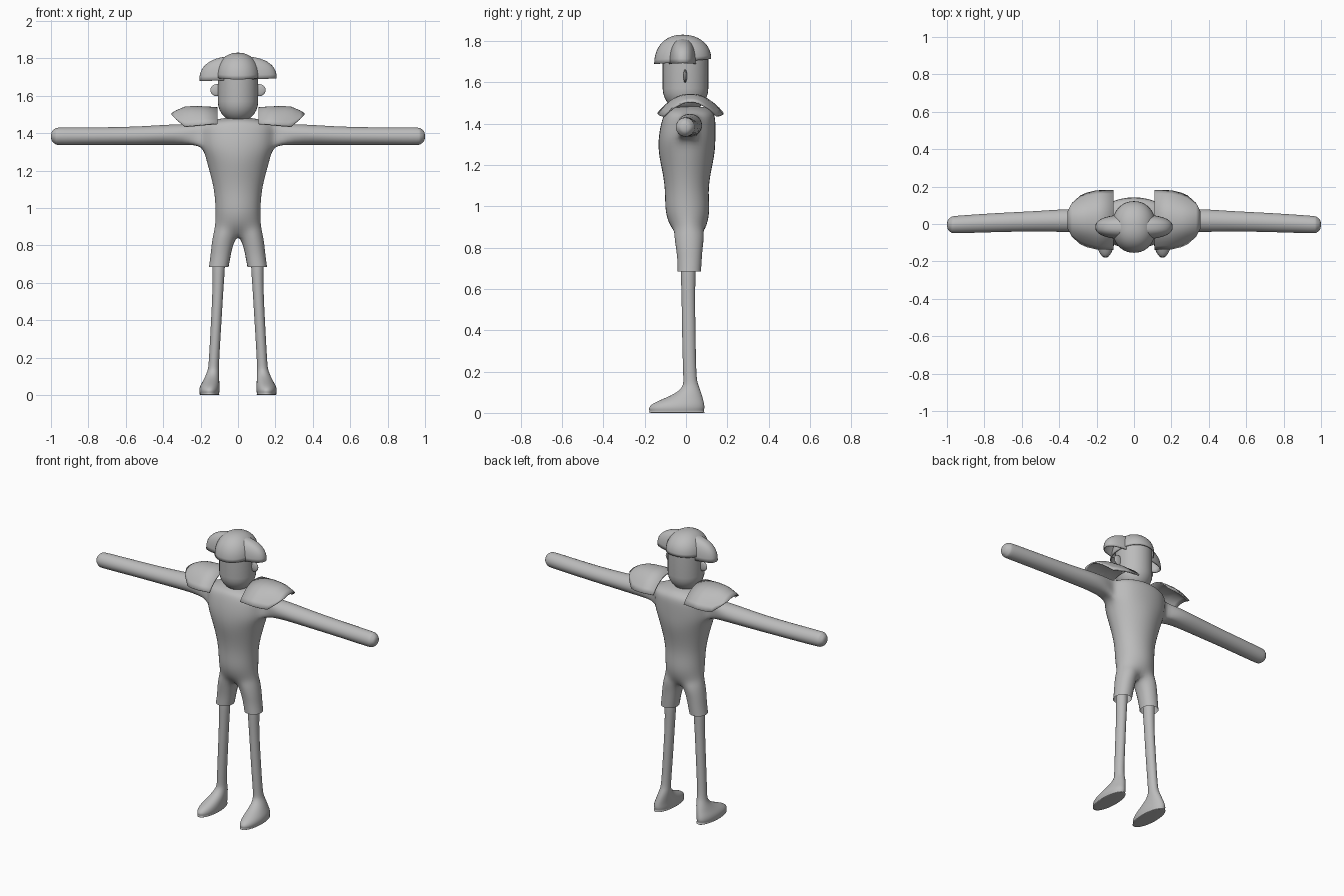
import bpy, bmesh, math

if "Cube" in bpy.data.objects:
    bpy.data.objects.remove(bpy.data.objects["Cube"])

grey = bpy.data.materials.new("plain_grey")
grey.diffuse_color = (0.5, 0.5, 0.5, 1)
grey.use_nodes = True
grey.node_tree.nodes["Principled BSDF"].inputs["Base Color"].default_value = grey.diffuse_color


def finish(name, bm, fit=False, angle=50):
    """Turn a bmesh into a smooth object; fit=True subdivides through the points."""
    bmesh.ops.remove_doubles(bm, verts=bm.verts, dist=1e-5)
    bmesh.ops.delete(bm, geom=[v for v in bm.verts if not v.link_faces], context='VERTS')
    bmesh.ops.recalc_face_normals(bm, faces=bm.faces)
    me = bpy.data.meshes.new(name)
    bm.to_mesh(me)
    bm.free()
    me.materials.append(grey)
    ob = bpy.data.objects.new(name, me)
    bpy.context.collection.objects.link(ob)
    bpy.ops.object.select_all(action='DESELECT')
    bpy.context.view_layer.objects.active = ob
    ob.select_set(True)
    if not fit:
        bpy.ops.object.shade_smooth_by_angle(angle=math.radians(angle))
        return ob
    me.shade_smooth()
    sub = ob.modifiers.new("subdivision", 'SUBSURF')
    sub.levels = sub.render_levels = 2
    goal = [v.co.copy() for v in me.vertices]
    for _ in range(5):
        me.update_tag()
        bpy.context.view_layer.update()
        ev = ob.evaluated_get(bpy.context.evaluated_depsgraph_get())
        now = [v.co.copy() for v in ev.data.vertices[:len(goal)]]
        for v, g, c in zip(me.vertices, goal, now):
            v.co += 0.7 * (g - c)
        me.update()
    return ob


def loft(name, rings, n, fit=False, side=1):
    """Closed stack of ellipses given as (x0, x1, y0, y1, z)."""
    bm = bmesh.new()
    rows = []
    for x0, x1, y0, y1, z in rings:
        rows.append([bm.verts.new((side * ((x0 + x1) / 2 + (x1 - x0) / 2 * math.cos(a)),
                                   (y0 + y1) / 2 + (y1 - y0) / 2 * math.sin(a), z))
                     for a in (math.tau * i / n for i in range(n))])
    for a, b in zip(rows, rows[1:]):
        for i in range(n):
            bm.faces.new((a[i], a[(i + 1) % n], b[(i + 1) % n], b[i]))
    bm.faces.new(rows[0])
    bm.faces.new(rows[-1])
    return finish(name, bm, fit)


# Body: torso, sleeves and shorts as one smooth skin
TORSO = [  # half width, front y, back y, z
    (.06, -.03, .07, 1.482), (.135, -.085, .115, 1.467), (.2, -.107, .137, 1.44),
    (.21, -.122, .142, 1.39), (.2, -.132, .142, 1.325), (.167, -.13, .137, 1.25),
    (.142, -.113, .12, 1.16), (.125, -.102, .11, 1.07), (.12, -.098, .112, .98),
    (.122, -.078, .1, .91)]
SHORTS = [  # inner x, outer x, front y, back y, z
    (.034, .141, -.048, .08, .80), (.047, .147, -.042, .076, .745), (.058, .155, -.04, .072, .685)]
SLEEVE = [  # x, centre y, centre z, radius y, radius z
    (.30, .018, 1.392, .06, .056), (.5, .015, 1.387, .055, .05), (.72, .008, 1.384, .051, .047),
    (.93, -.002, 1.383, .047, .047), (.975, -.004, 1.383, .042, .042), (.993, -.004, 1.383, .028, .028)]
LOOP = [(-.7, .7), (0, 1), (.7, .7), (1, 0), (.7, -.7), (0, -1), (-.7, -.7), (-1, 0)]

bm = bmesh.new()
for s in (1, -1):
    rows = []
    for w, yf, yb, z in TORSO:
        rows.append([bm.verts.new((s * w * math.cos(math.radians(t)),
                                   (yf + yb) / 2 + (yb - yf) / 2 * math.sin(math.radians(t)), z))
                     for t in (-90, -50, -20, 0, 20, 50, 90)])
    # crotch row, lower in the middle
    rows.append([bm.verts.new((s * x, y, z)) for x, y, z in (
        (0, -.03, .853), (.075, -.057, .86), (.12, -.025, .86), (.131, .015, .86),
        (.12, .055, .86), (.075, .087, .86), (0, .06, .85))])
    for x0, x1, yf, yb, z in SHORTS:
        rows.append([bm.verts.new((s * ((x0 + x1) / 2 + (x1 - x0) / 2 * math.cos(math.radians(t)) / (1 if abs(t) < 120 else .8)),
                                   (yf + yb) / 2 + (yb - yf) / 2 * math.sin(math.radians(t)), z))
                     for t in (-143, -90, -42, 0, 42, 90, 143)])
    for r, (a, b) in enumerate(zip(rows, rows[1:])):
        for i in range(7 if r >= len(TORSO) else 6):
            if not (r in (2, 3) and i in (2, 3)):       # armhole
                j = (i + 1) % 7
                bm.faces.new((a[i], a[j], b[j], b[i]))
    t = rows[0]
    for f in ((0, 1, 5, 6), (1, 2, 4, 5), (2, 3, 4)):
        bm.faces.new([t[i] for i in f])
    A, B, C = rows[2:5]
    ring = [A[2], A[3], A[4], B[4], C[4], C[3], C[2], B[2]]
    for x, cy, cz, ry, rz in SLEEVE:
        new = [bm.verts.new((s * x, cy + ry * u, cz + rz * v)) for u, v in LOOP]
        for i in range(8):
            bm.faces.new((ring[i], ring[i - 1], new[i - 1], new[i]))
        ring = new
    tip = bm.verts.new((s * 1.0, -.004, 1.383))
    for i in (0, 2, 4, 6):
        bm.faces.new((tip, ring[i - 1], ring[i], ring[i + 1]))
finish("body", bm, fit=True)

# Head: straight sides with a rounded chin
head = [(-.108, .108, -.113, .108, 1.74), (-.108, .108, -.113, .108, 1.57)]
for k in range(1, 8):
    a = k / 7 * math.radians(85)
    c = math.cos(a)
    head.append((-.108 * c, .108 * c, -.0025 - .1105 * c, -.0025 + .1105 * c, 1.57 - .113 * math.sin(a)))
loft("head", head, 32)


# Hair: thin domes, one over the head and one crossing it sideways
def dome(name, rx, ry, rz, base, power, tilt):
    bm = bmesh.new()
    bmesh.ops.create_uvsphere(bm, u_segments=40, v_segments=24, radius=1)
    bmesh.ops.delete(bm, geom=[v for v in bm.verts if v.co.z < -.01], context='VERTS')
    for v in bm.verts:
        x, y, z = (math.copysign(abs(c) ** power, c) if abs(c) > 1e-6 else 0 for c in v.co)
        v.co = (rx * x, ry * y - .016, base + rz * z + tilt[0] * rx * x * (1 - z) + tilt[1] * ry * y * (1 - z))
    ob = finish(name, bm)
    m = ob.modifiers.new("thickness", 'SOLIDIFY')
    m.thickness, m.offset = .006, -1


dome("hair_cap", .118, .138, .13, 1.70, .93, (0, .09))
dome("hair_side_flaps", .207, .068, .127, 1.685, .82, (.035, 0))

# Shoulder pad outline: x, half depth, ridge z, rim z
PAD = [(.11, .157, 1.535, 1.45), (.2, .155, 1.54, 1.442), (.25, .143, 1.54, 1.437),
       (.285, .128, 1.537, 1.435), (.33, .088, 1.518, 1.472), (.353, .045, 1.504, 1.496)]

for s, word in ((1, "left"), (-1, "right")):
    # Shoulder pads: arched plates
    bm = bmesh.new()
    rows = [[bm.verts.new((s * x, .022 + h * v, top - (top - rim) * abs(v) ** 2.3))
             for v in (k / 8 - 1 for k in range(17))] for x, h, top, rim in PAD]
    for a, b in zip(rows, rows[1:]):
        for i in range(16):
            bm.faces.new((a[i], a[i + 1], b[i + 1], b[i]))
    bmesh.ops.recalc_face_normals(bm, faces=bm.faces)
    pad = finish(word + "_shoulder_pad", bm)
    m = pad.modifiers.new("thickness", 'SOLIDIFY')
    m.thickness, m.offset = .008, 0

    # Ears: thin flattened balls
    bm = bmesh.new()
    bmesh.ops.create_uvsphere(bm, u_segments=20, v_segments=12, radius=1)
    for v in bm.verts:
        v.co = (s * .114 + .034 * v.co.x, -.004 + .009 * v.co.y, 1.63 + .032 * v.co.z)
    finish(word + "_ear", bm)

    # Legs with feet
    loft(word + "_leg", [
        (.072, .134, -.022, .044, .73), (.076, .136, -.022, .044, .6), (.088, .144, -.019, .046, .4),
        (.100, .155, -.014, .05, .2), (.101, .162, -.016, .06, .135), (.101, .175, -.045, .072, .1),
        (.100, .190, -.105, .081, .07), (.099, .203, -.158, .087, .045), (.099, .207, -.179, .089, .022),
        (.101, .204, -.176, .086, .006), (.106, .199, -.168, .08, 0)], 10, fit=True, side=s)
